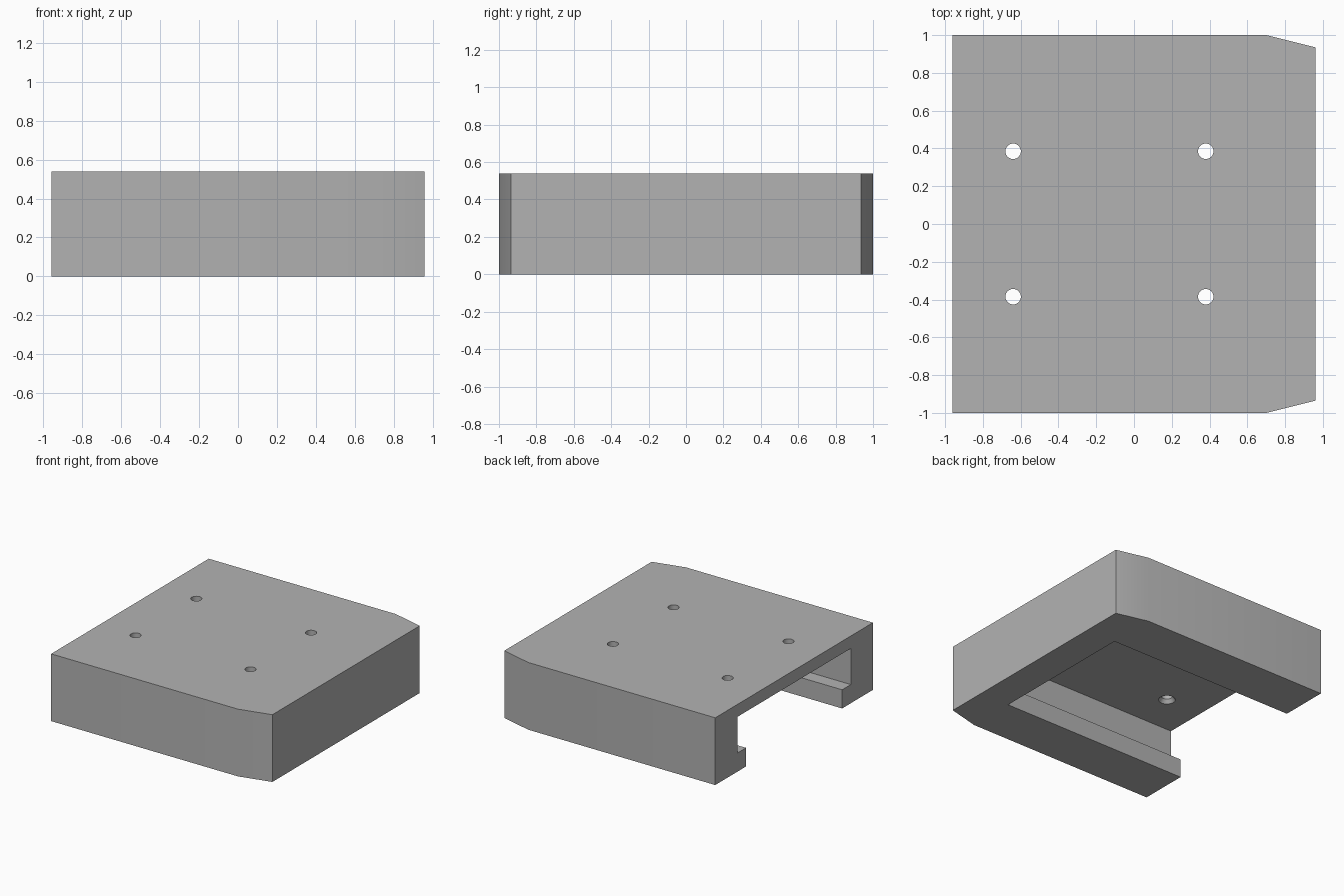
import bpy, bmesh, math
from mathutils import Matrix

cube = bpy.data.objects.get("Cube")
if cube:
    bpy.data.objects.remove(cube, do_unlink=True)

HEIGHT, CEILING, LIP = 0.54, 0.44, 0.15
BACK, FRONT, BEND = -0.96, 0.96, 0.70

grey = bpy.data.materials.new("plain grey")
grey.use_nodes = True
colour = (0.45, 0.45, 0.45, 1)
grey.diffuse_color = colour
grey.node_tree.nodes["Principled BSDF"].inputs["Base Color"].default_value = colour


def make_object(name, bm):
    bmesh.ops.recalc_face_normals(bm, faces=bm.faces)
    mesh = bpy.data.meshes.new(name)
    bm.to_mesh(mesh)
    bm.free()
    mesh.materials.append(grey)
    obj = bpy.data.objects.new(name, mesh)
    bpy.context.collection.objects.link(obj)
    return obj


def extrude(name, points, direction):
    bm = bmesh.new()
    face = bm.faces.new([bm.verts.new(p) for p in points])
    new = bmesh.ops.extrude_face_region(bm, geom=[face])["geom"]
    verts = [g for g in new if isinstance(g, bmesh.types.BMVert)]
    bmesh.ops.translate(bm, verts=verts, vec=direction)
    return make_object(name, bm)


def mirrored(half):
    """Complete an open half profile by reflecting its first coordinate."""
    return half + [(-a, b) for a, b in reversed(half)]


# Solid block with two tapered corners
outline = mirrored([(1, BACK), (1, BEND), (0.935, FRONT)])
body = extrude("mount_body", [(x, y, 0) for y, x in outline], (0, 0, HEIGHT))

# T-shaped slot, open at the back end and through the underside
profile = mirrored([(0.61, -0.1), (0.61, LIP), (0.72, LIP), (0.72, CEILING)])
slot = extrude("slot_cutter", [(BACK - 0.1, y, z) for y, z in profile],
               (BEND - BACK + 0.1, 0, 0))

# Four countersunk screw holes through the plate
hole_profile = [(0, 0.40), (0.062, 0.40), (0.062, CEILING),
                (0.041, CEILING + 0.03), (0.041, 0.6), (0, 0.6)]
bm = bmesh.new()
for x in (-0.64, 0.38):
    for y in (-0.385, 0.385):
        verts = [bm.verts.new((x + r, y, z)) for r, z in hole_profile]
        edges = [bm.edges.new(pair) for pair in zip(verts, verts[1:])]
        bmesh.ops.spin(bm, geom=verts + edges, cent=(x, y, 0), axis=(0, 0, 1),
                       angle=math.tau, steps=32)
bmesh.ops.remove_doubles(bm, verts=bm.verts, dist=0.0005)
holes = make_object("screw_hole_cutter", bm)

# Cut the slot and holes, then discard the cutters
bpy.context.view_layer.objects.active = body
for cutter in (slot, holes):
    cutter.hide_render = True
    mod = body.modifiers.new(cutter.name, "BOOLEAN")
    mod.operation = "DIFFERENCE"
    mod.solver = "EXACT"
    mod.object = cutter
    bpy.ops.object.modifier_apply(modifier=mod.name)
    bpy.data.objects.remove(cutter, do_unlink=True)

# Soft shading over the shallow corners, crisp everywhere else
bpy.ops.object.select_all(action="DESELECT")
body.select_set(True)
bpy.ops.object.shade_smooth_by_angle(angle=math.radians(30))
